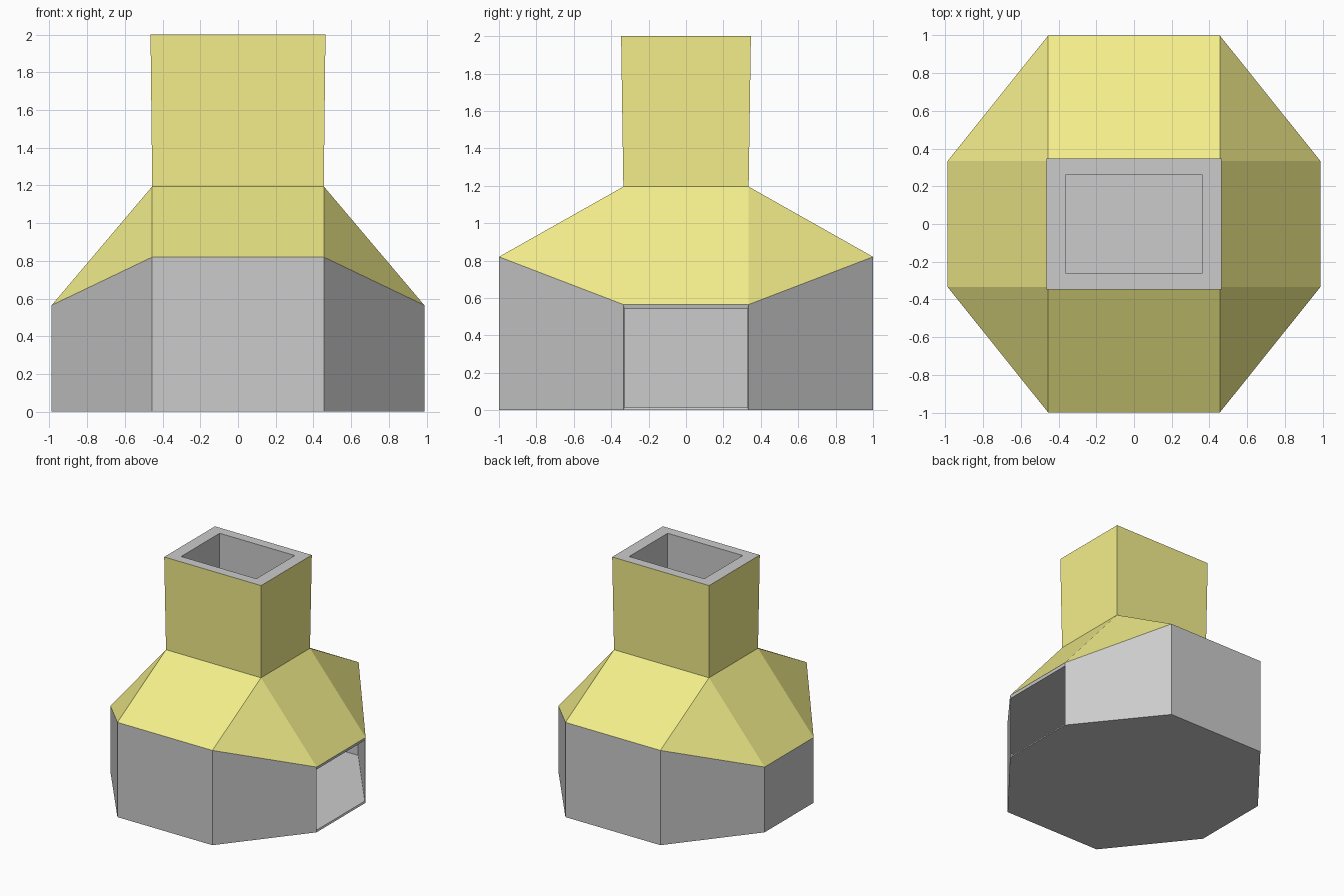
import bpy, bmesh
from math import copysign

if "Cube" in bpy.data.objects:
    bpy.data.objects.remove(bpy.data.objects["Cube"])

A, B = 0.455, 0.335      # half size of the chimney foot
X, Y = 0.988, 1.0        # half size of the octagonal body
CORNERS = [(1, -1), (1, 1), (-1, 1), (-1, -1)]

yellow = bpy.data.materials.new("yellow_plaster")
yellow.diffuse_color = (0.9, 0.86, 0.26, 1)
yellow.use_nodes = True
yellow.node_tree.nodes["Principled BSDF"].inputs["Base Color"].default_value = yellow.diffuse_color


def octagon(z_side, z_end, inset=0.0):
    """Counter-clockwise ring; edge 0 is the +x side."""
    a, b, x, y = A, B - inset, X - inset, Y - inset
    pts = [(x, -b), (x, b), (a, y), (-a, y), (-x, b), (-x, -b), (-a, -y), (a, -y)]
    return [(px, py, z_side if abs(px) > 0.6 else z_end) for px, py in pts]


def rectangle(hx, hy, z):
    return [(sx * hx, sy * hy, z) for sx, sy in CORNERS]


def add_ring(bm, pts):
    return [bm.verts.new(p) for p in pts]


def bridge(bm, lo, hi, skip=()):
    n = len(lo)
    for i in range(n):
        if i not in skip:
            j = (i + 1) % n
            bm.faces.new((lo[i], lo[j], hi[j], hi[i]))


def finish(bm, name, mats=()):
    mesh = bpy.data.meshes.new(name)
    bm.to_mesh(mesh)
    bm.free()
    for m in mats:
        mesh.materials.append(m)
    obj = bpy.data.objects.new(name, mesh)
    bpy.context.collection.objects.link(obj)
    return obj


# Octagonal body with a hollow chamber open on the +x side
bm = bmesh.new()
bottom = add_ring(bm, octagon(0, 0))
top = add_ring(bm, octagon(0.565, 0.82))
floor = add_ring(bm, octagon(0.015, 0.015, 0.005))
ceiling = add_ring(bm, octagon(0.54, 0.54, 0.005))
bridge(bm, bottom, top, skip=(0,))
bridge(bm, ceiling, floor, skip=(0,))
bm.faces.new(bottom[::-1])
bm.faces.new(floor)
bm.faces.new(ceiling[::-1])
# Thin frame round the opening
bridge(bm, [bottom[0], bottom[1], top[1], top[0]],
       [floor[0], floor[1], ceiling[1], ceiling[0]])
finish(bm, "body")

# Sloping roof from the body rim to the chimney foot
bm = bmesh.new()
rim = octagon(0.565, 0.82)
foot = [(copysign(A, x), copysign(B, y), 1.195) for x, y, z in rim]
bridge(bm, add_ring(bm, rim), add_ring(bm, foot))
bmesh.ops.remove_doubles(bm, verts=bm.verts[:], dist=0.0001)
finish(bm, "roof", [yellow])

# Chimney: yellow outside, grey rim and flue
grey = bpy.data.materials.new("grey_flue")
grey.diffuse_color = (0.8, 0.8, 0.8, 1)
grey.use_nodes = True
grey.node_tree.nodes["Principled BSDF"].inputs["Base Color"].default_value = grey.diffuse_color
bm = bmesh.new()
rings = [add_ring(bm, r) for r in (
    rectangle(A, B, 1.195), rectangle(0.464, 0.347, 2.0),
    rectangle(0.36, 0.263, 2.0), rectangle(0.36, 0.263, 1.2))]
for lo, hi in zip(rings, rings[1:]):
    bridge(bm, lo, hi)
bm.faces.new(rings[-1])
bm.faces.ensure_lookup_table()
for f in bm.faces[4:]:
    f.material_index = 1
finish(bm, "chimney", [yellow, grey])
